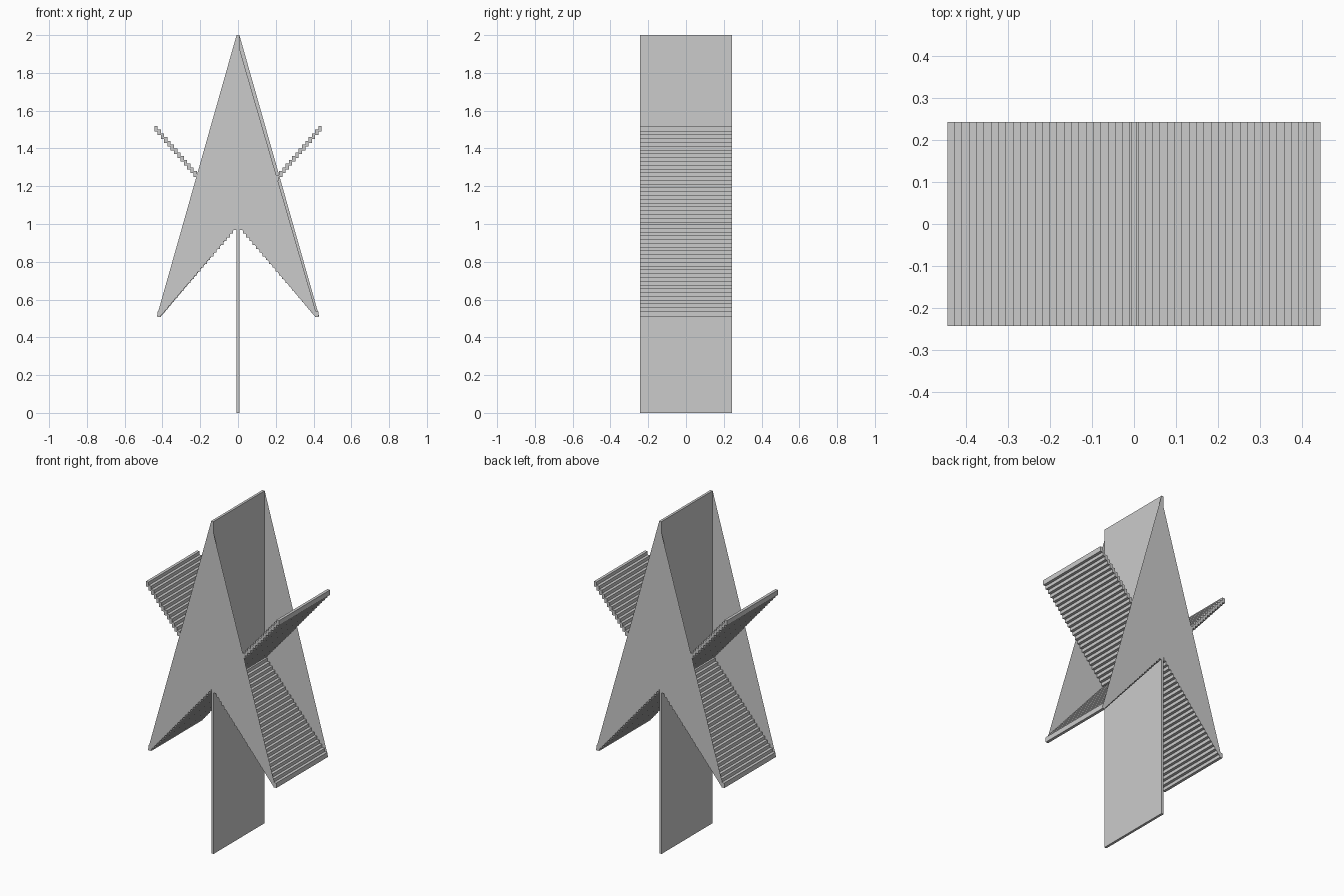
import bpy, bmesh
from mathutils import Matrix

if "Cube" in bpy.data.objects:
    bpy.data.objects.remove(bpy.data.objects["Cube"])

HALF = 0.2425      # half depth in y
STEPS = 50         # steps along each diagonal sheet


def make_object(name, bm):
    mesh = bpy.data.meshes.new(name)
    bm.to_mesh(mesh)
    bm.free()
    ob = bpy.data.objects.new(name, mesh)
    bpy.context.collection.objects.link(ob)
    return ob


def sheet(name, outline):
    """Extrude an x-z outline through the full depth."""
    bm = bmesh.new()
    face = bm.faces.new([bm.verts.new((x, -HALF, z)) for x, z in outline])
    ext = bmesh.ops.extrude_face_region(bm, geom=[face], use_keep_orig=True)
    verts = [g for g in ext["geom"] if isinstance(g, bmesh.types.BMVert)]
    bmesh.ops.translate(bm, verts=verts, vec=(0, 2 * HALF, 0))
    bmesh.ops.recalc_face_normals(bm, faces=bm.faces)
    return make_object(name, bm)


def stair_outline(side):
    """Thin stepped strip from the raised arm tip down to the opposite foot."""
    x0, x1, z0, z1, half_t = -0.443, 0.425, 1.505, 0.523, 0.015
    dx = (x1 - x0) / STEPS
    dz = (z1 - z0) / (STEPS - 1)
    upper, lower = [], []
    for i in range(STEPS):
        z = z0 + i * dz
        for x in (x0 + i * dx, x0 + (i + 1) * dx):
            upper.append((side * x, z + half_t))
            lower.append((side * x, z - half_t))
    return upper + lower[::-1]


# Upright centre sheet
w = 0.0075
sheet("centre_sheet", [(-w, 0), (w, 0), (w, 2), (-w, 2)])

# Two crossing stepped sheets
sheet("diagonal_sheet_a", stair_outline(1))
sheet("diagonal_sheet_b", stair_outline(-1))

# Arrowhead plates closing the front and back (half-turn copies)
plate = [(-w, 2), (-0.43, 0.51), (-0.413, 0.51), (0, 0.995),
         (0.408, 0.51), (0.42, 0.51), (w, 1.93), (w, 2)]
for name, turn in (("front_plate", 0), ("back_plate", 3.14159265)):
    bm = bmesh.new()
    bm.faces.new([bm.verts.new((x, -HALF - 0.0005, z)) for x, z in plate])
    bmesh.ops.transform(bm, matrix=Matrix.Rotation(turn, 4, 'Z'), verts=bm.verts)
    bm.normal_update()
    f = bm.faces[:][0]
    # face outward
    if f.normal.y * f.calc_center_median().y < 0:
        f.normal_flip()
    make_object(name, bm)
